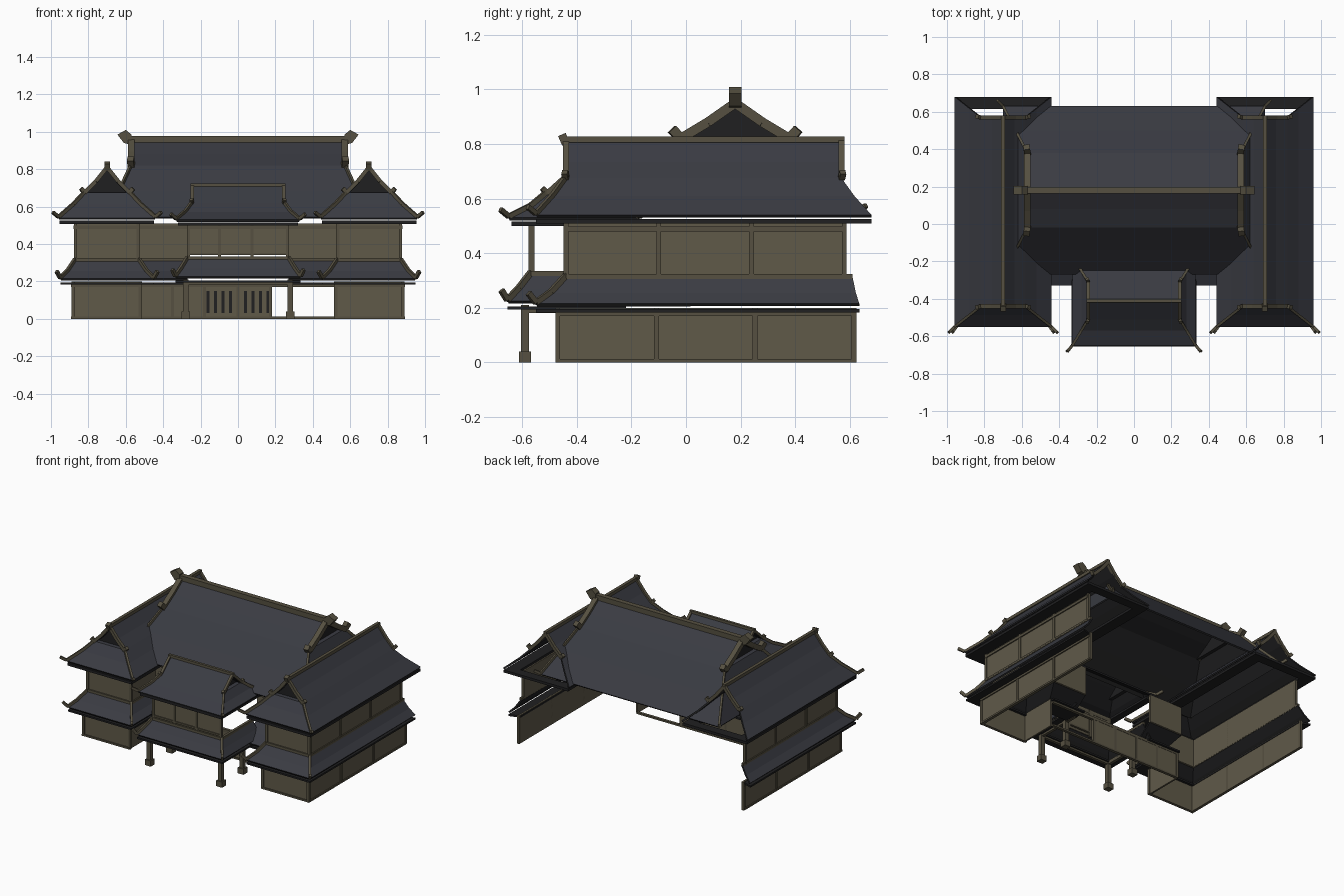
import bpy, bmesh
from mathutils import Vector as V

if "Cube" in bpy.data.objects:
    bpy.data.objects.remove(bpy.data.objects["Cube"])


def material(name, r, g, b):
    m = bpy.data.materials.new(name)
    m.diffuse_color = (r, g, b, 1)
    m.use_nodes = True
    m.node_tree.nodes["Principled BSDF"].inputs["Base Color"].default_value = m.diffuse_color
    return m


TILE = material("slate_tile", 0.042, 0.044, 0.055)
WALL = material("olive_plaster", 0.115, 0.100, 0.066)
TRIM = material("olive_timber", 0.092, 0.080, 0.052)
DARK = material("charcoal", 0.014, 0.014, 0.015)


def make(name, bm, mats, mirror=False, solid=0):
    if solid:  # open roof shells: all faces look up, thickness goes down
        bm.normal_update()
        for f in bm.faces:
            if f.normal.z < 0:
                f.normal_flip()
    else:
        bmesh.ops.recalc_face_normals(bm, faces=bm.faces)
    me = bpy.data.meshes.new(name)
    bm.to_mesh(me)
    bm.free()
    ob = bpy.data.objects.new(name, me)
    bpy.context.collection.objects.link(ob)
    for m in mats:
        me.materials.append(m)
    if solid:
        s = ob.modifiers.new("thickness", 'SOLIDIFY')
        s.thickness, s.offset = solid, -1
        s.material_offset = s.material_offset_rim = 1
    if mirror:
        ob.modifiers.new("mirror", 'MIRROR')
    return ob


def face(bm, pts):
    bm.faces.new([bm.verts.new(p) for p in pts])


def beam(bm, a, b, w, h):
    a, b = V(a), V(b)
    d = (b - a).normalized()
    s = d.cross(V((0, 0, 1)))
    s = s.normalized() if s.length > 1e-4 else V((1, 0, 0))
    u = s.cross(d)
    vs = [bm.verts.new(p + s * (i * w / 2) + u * (j * h / 2))
          for p in (a, b) for i, j in ((-1, -1), (1, -1), (1, 1), (-1, 1))]
    for q in ((0, 1, 2, 3), (4, 5, 6, 7), (0, 1, 5, 4), (1, 2, 6, 5), (2, 3, 7, 6), (3, 0, 4, 7)):
        bm.faces.new([vs[i] for i in q])


def box(bm, x0, x1, y0, y1, z0, z1):
    ym = (y0 + y1) / 2
    beam(bm, (x0, ym, (z0 + z1) / 2), (x1, ym, (z0 + z1) / 2), y1 - y0, z1 - z0)


def hip_gable_roof(name, c, axis, g, e, prof, k, ends, mirror, size):
    """Gable on top, flared hip skirt below; prof = (offset, z) from ridge to eave."""
    def P(l, o, z):
        return V((c[0] + o, c[1] + l, z)) if axis == 'y' else V((c[0] + l, c[1] + o, z))

    def L(i):
        ok = prof[k][0]
        return g if i <= k else g + (e - g) * (prof[i][0] - ok) / (prof[-1][0] - ok)

    n = len(prof)
    bm, gb, tb = bmesh.new(), bmesh.new(), bmesh.new()
    for i in range(n - 1):
        (o, z), (o2, z2) = prof[i], prof[i + 1]
        for s in (-1, 1):
            face(bm, (P(-L(i), s * o, z), P(L(i), s * o, z), P(L(i + 1), s * o2, z2), P(-L(i + 1), s * o2, z2)))
        for t in ends:
            if i >= k:
                face(bm, (P(t * L(i), -o, z), P(t * L(i), o, z), P(t * L(i + 1), o2, z2), P(t * L(i + 1), -o2, z2)))
    ok, zk = prof[k]
    for t in ends:
        lo, hi = t * (g - 0.03), t * g
        face(bm, (P(lo, -ok, zk), P(lo, ok, zk), P(hi, ok, zk), P(hi, -ok, zk)))
        face(gb, [P(lo, o, z) for o, z in prof[:k + 1]] + [P(lo, -o, z) for o, z in prof[k:0:-1]])
    bmesh.ops.remove_doubles(bm, verts=bm.verts, dist=1e-4)
    make(name, bm, [TILE, DARK], mirror, 0.012)
    make(name + "_gable_panel", gb, [DARK], mirror)
    # ridge, verges with upturned knobs, hip ridges with raised tips
    beam(tb, P(-g - 0.01, 0, prof[0][1] + size * 0.3), P(g + 0.01, 0, prof[0][1] + size * 0.3), size, size)
    for t in (-1, 1):
        for s in (-1, 1):
            for i in range(k):
                beam(tb, P(t * g, s * prof[i][0], prof[i][1]), P(t * g, s * prof[i + 1][0], prof[i + 1][1]), size, size)
            beam(tb, P(t * g, s * ok, zk), P(t * (g + 0.005), s * (ok + size * 0.9), zk + size), size, size)
            if t in ends:
                pts = [P(t * L(i), s * prof[i][0], prof[i][1] + 0.005) for i in range(k, n)]
                pts.append(P(t * (e + 0.03), s * (prof[-1][0] + 0.03), prof[-1][1] + 0.03))
                for a, b in zip(pts, pts[1:]):
                    beam(tb, a, b, 0.014, 0.018)
    make(name + "_ridges", tb, [TRIM], mirror)


def skirt_roof(name, pairs, zs, hips, mirror):
    """Lower canopy: pairs of (wall point, eave point) along a path."""
    rows = [[V((*i, 0)).lerp(V((*o, 0)), t) + V((0, 0, z)) for i, o in pairs]
            for t, z in zip((0, 0.5, 1), zs)]
    bm, sb, tb = bmesh.new(), bmesh.new(), bmesh.new()
    for r, q in zip(rows, rows[1:]):
        for j in range(len(pairs) - 1):
            face(bm, (r[j], r[j + 1], q[j + 1], q[j]))
    low = V((0, 0, zs[2] - 0.02))
    for j in range(len(pairs) - 1):
        face(sb, [V((*p, 0)) + low for p in (pairs[j][0], pairs[j + 1][0], pairs[j + 1][1], pairs[j][1])])
        beam(tb, rows[0][j], rows[0][j + 1], 0.018, 0.018)   # top rail
    for j in hips:
        tip = rows[2][j] + (rows[2][j] - rows[0][j]) * 0.25
        tip.z = zs[2] + 0.035
        pts = [rows[0][j], rows[1][j], rows[2][j], tip]
        for a, b in zip(pts, pts[1:]):
            beam(tb, a + V((0, 0, .004)), b + V((0, 0, .004)), 0.016, 0.02)
    bmesh.ops.remove_doubles(bm, verts=bm.verts, dist=1e-4)
    bmesh.ops.remove_doubles(sb, verts=sb.verts, dist=1e-4)
    make(name, bm, [TILE, DARK], mirror, 0.012)
    make(name + "_soffit", sb, [DARK, DARK], mirror, 0.012)
    make(name + "_ridges", tb, [TRIM], mirror)


# upper roofs: main hall, side wings, front porch
hip_gable_roof("main_roof", (0, 0.18), 'x', 0.57, 0.70,
               [(0, .95), (.1, .88), (.2, .82), (.32, .685), (.45, .545)], 2, (-1, 1), False, 0.035)
hip_gable_roof("wing_roof", (0.70, 0.065), 'y', 0.505, 0.615,
               [(0, .81), (.06, .735), (.12, .675), (.18, .61), (.26, .54)], 2, (-1,), True, 0.022)
hip_gable_roof("porch_roof", (0, -0.41), 'x', 0.245, 0.33,
               [(0, .71), (.05, .665), (.1, .62), (.16, .57), (.24, .53)], 2, (-1, 1), False, 0.018)

# ridge end ornaments
bm = bmesh.new()
prof = [(.57, .93), (.61, .94), (.645, .985), (.60, 1.01), (.57, .985)]
for y in (.157, .203):
    face(bm, [(x, y, z) for x, z in prof])
for (x, z), (x2, z2) in zip(prof, prof[1:] + prof[:1]):
    face(bm, ((x, .157, z), (x2, .157, z2), (x2, .203, z2), (x, .203, z)))
bmesh.ops.remove_doubles(bm, verts=bm.verts, dist=1e-4)
beam(bm, (.70, -.44, .80), (.70, -.455, .835), .03, .03)
make("ridge_end_ornament", bm, [TRIM], True)

# lower canopies: wings joined to hall, and porch
skirt_roof("lower_canopy",
           [((.87, .61), (.95, .635)), ((.87, -.44), (.95, -.55)), ((.53, -.44), (.45, -.55)),
            ((.53, -.17), (.45, -.33)), ((.27, -.17), (.27, -.33))], (.315, .255, .215), (1, 2), True)
skirt_roof("porch_canopy",
           [((.27, -.22), (.335, -.22)), ((.27, -.57), (.335, -.655)),
            ((-.27, -.57), (-.335, -.655)), ((-.27, -.22), (-.335, -.22))], (.325, .27, .225), (1, 2), False)

# soffit frame below the wing eaves
bm = bmesh.new()
for b in ((.87, .955, -.55, .68), (.45, .53, -.55, .68), (.45, .955, -.55, -.44), (.45, .955, .615, .68)):
    box(bm, *b, .508, .526)
make("wing_eave_soffit", bm, [DARK], True)
bm = bmesh.new()
for b in ((-.32, .32, -.64, -.57), (-.32, -.27, -.64, -.2), (.27, .32, -.64, -.2)):
    box(bm, *b, .50, .516)
make("porch_eave_soffit", bm, [DARK])

# wing walls, two storeys, open at the back, with posts and beams
wall, trim = bmesh.new(), bmesh.new()
for xo, xi, yf, yb, yh, z0, z1 in ((.885, .52, -.47, .615, -.2, 0, .2), (.872, .53, -.44, .58, -.17, .31, .51)):
    box(wall, xo - .012, xo, yf, yb, z0, z1)
    box(wall, xi, xo, yf, yf + .012, z0, z1)
    box(wall, xi, xi + .012, yf, yh, z0, z1)
    for i in range(4):
        y = yf + (yb - yf) * i / 3
        box(trim, xo - .012, xo + .006, y - .009, y + .009, z0, z1)
    box(trim, xi - .006, xi + .012, yf - .006, yf + .012, z0, z1)
    for za, zb in ((z0, z0 + .012), (z1 - .03, z1 - .012)):
        box(trim, xo, xo + .008, yf - .008, yb, za, zb)
        box(trim, xi, xo + .008, yf - .008, yf, za, zb)
box(wall, .27, .53, -.17, -.158, .31, .51)          # upper hall front, beside porch
box(trim, .27, .53, -.178, -.17, .48, .50)
make("wing_walls", wall, [WALL], True)
make("wing_timbers", trim, [TRIM], True)

# lower hall front wall, closed on the left and open on the right
bm = bmesh.new()
box(bm, -.52, .18, -.2, -.188, 0, .19)
make("hall_lower_wall", bm, [WALL])
bm = bmesh.new()
box(bm, -.52, .52, -.206, -.186, 0, .012)
box(bm, -.52, .52, -.206, -.186, .17, .19)
for x in (-.52, -.35, -.18, 0, .175):
    box(bm, x - .008, x + .008, -.207, -.186, 0, .19)
make("hall_lower_timbers", bm, [TRIM])
bm = bmesh.new()
for i in range(9):
    x = -.16 + i * .04
    box(bm, x - .008, x + .008, -.205, -.2, .03, .15)
make("hall_lattice", bm, [DARK])

# porch: upper front screen, posts, beams
bm = bmesh.new()
box(bm, -.27, .27, -.57, -.558, .34, .51)
make("porch_screen", bm, [WALL])
bm = bmesh.new()
for x in (-.265, -.1, .075, .265):
    box(bm, x - .008, x + .008, -.577, -.556, .31, .51)
box(bm, -.27, .27, -.577, -.556, .34, .352)
box(bm, -.27, .27, -.577, -.556, .48, .495)
make("porch_screen_frame", bm, [TRIM])
bm = bmesh.new()
for y in (-.59, -.35):
    box(bm, .265, .295, y - .014, y + .014, 0, .21)
    box(bm, .257, .303, y - .022, y + .022, 0, .04)
box(bm, .27, .29, -.59, -.25, .18, .205)
box(bm, 0, .28, -.6, -.58, .18, .205)
make("porch_posts", bm, [TRIM], True)
